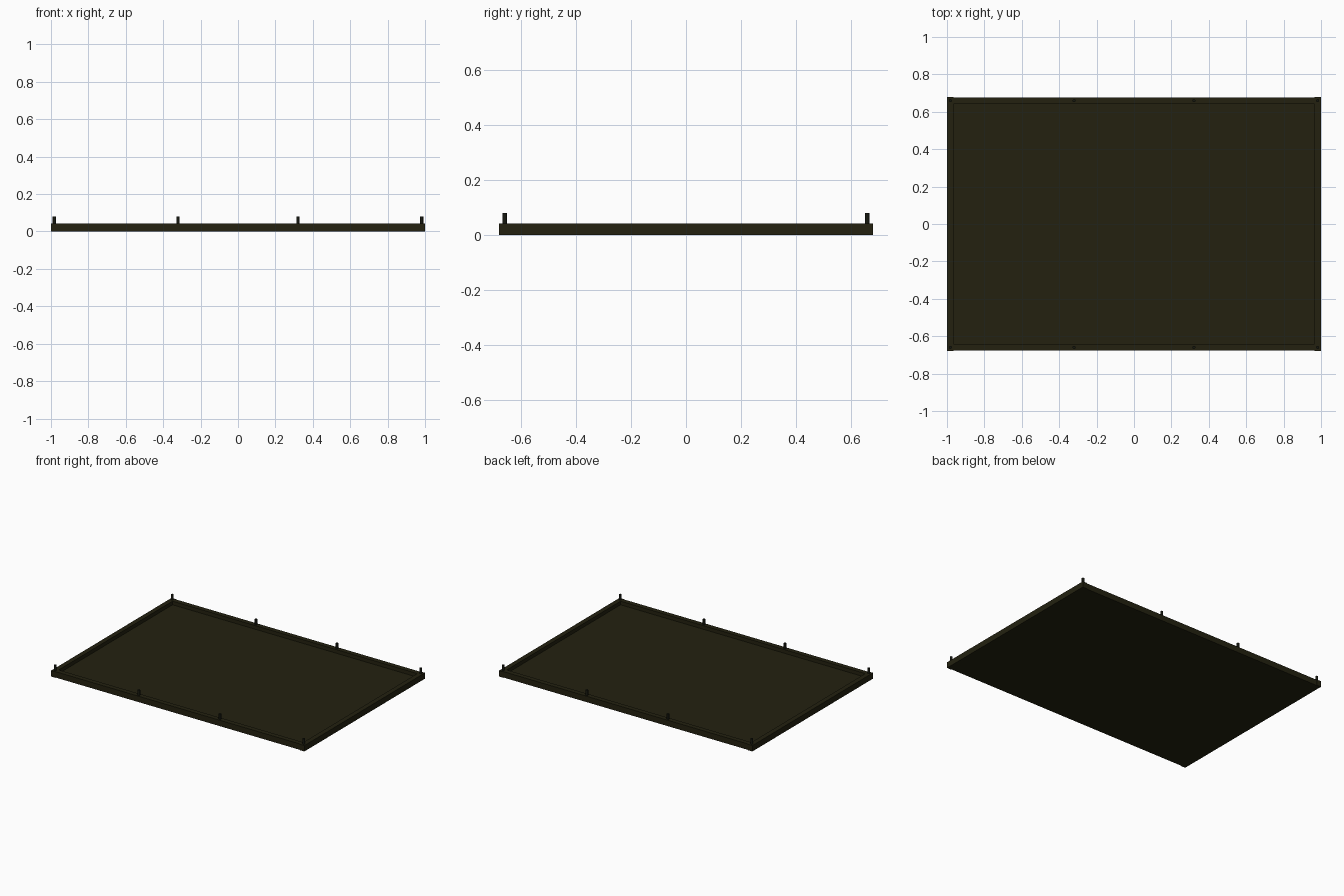
import bpy

if "Cube" in bpy.data.objects:
    bpy.data.objects.remove(bpy.data.objects["Cube"], do_unlink=True)


def material(name, colour):
    m = bpy.data.materials.new(name)
    m.use_nodes = True
    m.diffuse_color = colour
    m.node_tree.nodes["Principled BSDF"].inputs["Base Color"].default_value = colour
    return m


olive = material("dark olive", (0.017, 0.0155, 0.005, 1))
black_green = material("black green", (0.008, 0.009, 0.005, 1))


def box(name, centre, size, mat):
    bpy.ops.mesh.primitive_cube_add(size=1, location=centre)
    ob = bpy.context.object
    ob.name = name
    ob.scale = size
    bpy.ops.object.transform_apply(location=False, rotation=False, scale=True)
    ob.data.materials.append(mat)
    return ob


HALF_X, HALF_Y, HEIGHT, RAIL = 1.0, 0.68, 0.042, 0.034
FLOOR = 0.016

# Floor panel
box("floor_panel", (0, 0, FLOOR / 2),
    (2 * (HALF_X - RAIL), 2 * (HALF_Y - RAIL), FLOOR), olive)

# Rails: the side rails run full depth, the long rails fit between them
for sign, side, end in ((1, "left", "back"), (-1, "right", "front")):
    box(side + "_rail", (sign * (HALF_X - RAIL / 2), 0, HEIGHT / 2),
        (RAIL, 2 * HALF_Y, HEIGHT), olive)
    box(end + "_rail", (0, sign * (HALF_Y - 0.004 - RAIL / 2), HEIGHT / 2),
        (2 * (HALF_X - RAIL), RAIL, HEIGHT), olive)

# Upright pegs along both long rails
for end, y in (("front", -0.66), ("back", 0.66)):
    for i, x in enumerate((-0.982, -0.32, 0.32, 0.982)):
        bpy.ops.mesh.primitive_cylinder_add(
            vertices=12, radius=0.0085, depth=0.05, location=(x, y, 0.055))
        peg = bpy.context.object
        peg.name = f"{end}_peg_{i + 1}"
        peg.data.materials.append(black_green)
        bpy.ops.object.shade_smooth_by_angle()
